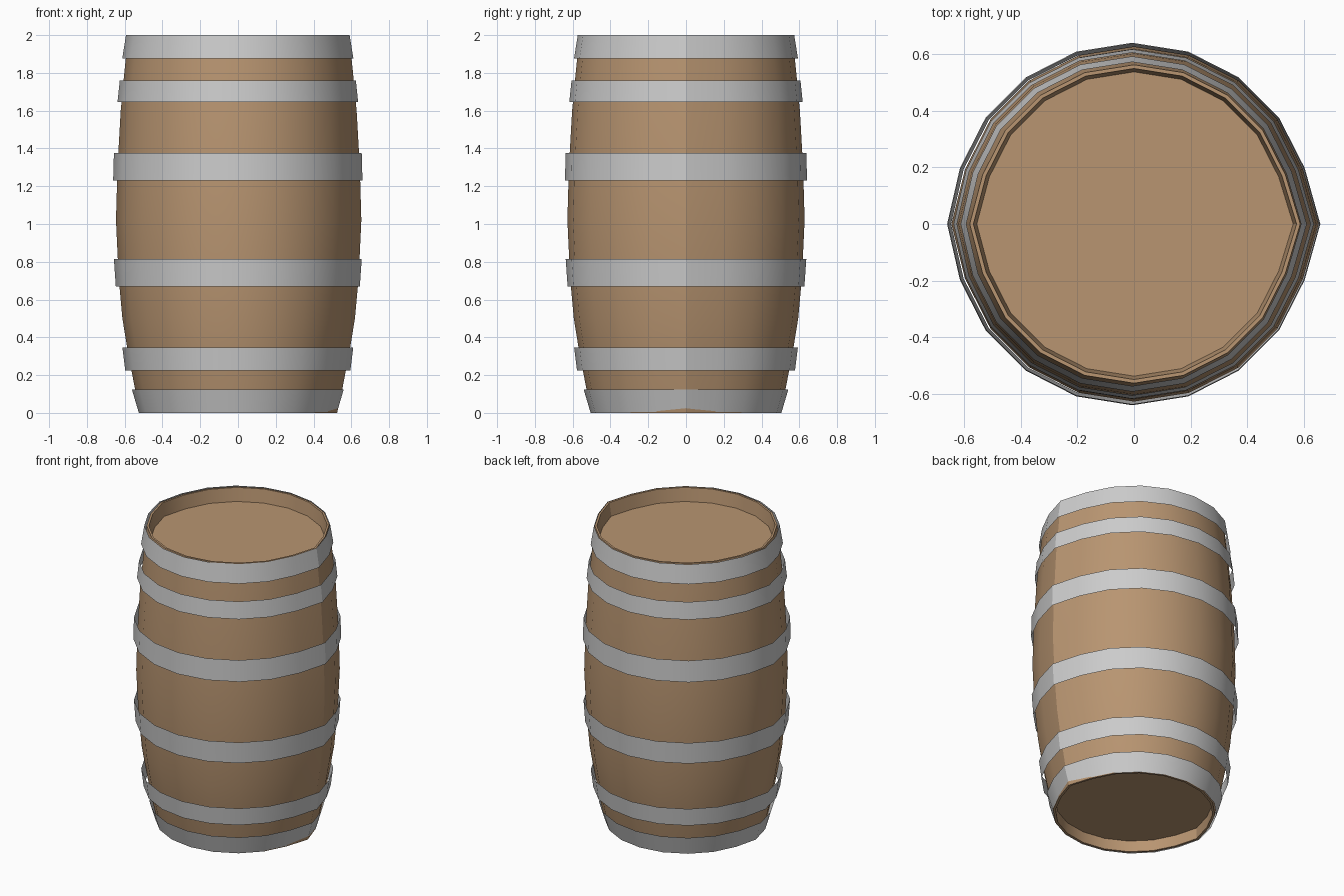
import bpy, bmesh, math

if "Cube" in bpy.data.objects:
    bpy.data.objects.remove(bpy.data.objects["Cube"])

SIDES = 20

wood = bpy.data.materials.new("wood")
wood.diffuse_color = (0.48, 0.30, 0.165, 1)
wood.use_nodes = True
wood.node_tree.nodes["Principled BSDF"].inputs["Base Color"].default_value = wood.diffuse_color


def revolve(name, profile, pull_right, pull_left, shift=0.0, cap=False, mat=None):
    """Spin a (radius, z) profile; the seam vertices at +x and -x stick out a little."""
    bm = bmesh.new()
    rings = []
    for r, z in profile:
        ring = []
        for i in range(SIDES):
            a = 2 * math.pi * i / SIDES
            x = r * math.cos(a) + shift
            if i == 0:
                x += pull_right
            elif i == SIDES // 2:
                x -= pull_left
            ring.append(bm.verts.new((x, r * math.sin(a), z)))
        rings.append(ring)
    for low, high in zip(rings, rings[1:]):
        for i in range(SIDES):
            j = (i + 1) % SIDES
            bm.faces.new((low[i], low[j], high[j], high[i]))
    if cap:
        bm.faces.new(rings[0][::-1])
        bm.faces.new(rings[-1])
    mesh = bpy.data.meshes.new(name)
    bm.to_mesh(mesh)
    bm.free()
    obj = bpy.data.objects.new(name, mesh)
    bpy.context.collection.objects.link(obj)
    if mat:
        mesh.materials.append(mat)
    bpy.ops.object.select_all(action='DESELECT')
    obj.select_set(True)
    bpy.context.view_layer.objects.active = obj
    bpy.ops.object.shade_smooth_by_angle(angle=math.radians(30))
    return obj


# Wooden body: recessed bottom head, bulging staves, recessed top head
revolve("barrel_body", [
    (0.485, 0.075), (0.485, 0.0), (0.50, 0.0),
    (0.528, 0.13), (0.568, 0.34), (0.594, 0.50), (0.614, 0.72), (0.628, 1.02),
    (0.620, 1.30), (0.603, 1.60), (0.582, 1.82), (0.563, 2.0),
    (0.550, 2.0), (0.538, 1.91)],
    0.025, 0.018, cap=True, mat=wood)

# Six metal hoops: bottom z, top z, bottom radius, top radius
hoops = [
    (0.000, 0.125, 0.505, 0.542),
    (0.225, 0.345, 0.577, 0.592),
    (0.670, 0.815, 0.627, 0.637),
    (1.230, 1.375, 0.641, 0.637),
    (1.645, 1.760, 0.618, 0.606),
    (1.875, 2.000, 0.593, 0.573),
]
for n, (z0, z1, r0, r1) in enumerate(hoops, 1):
    revolve(f"hoop_{n}", [(r0, z0), (r1, z1)], 0.024, 0.014, shift=-0.006)
